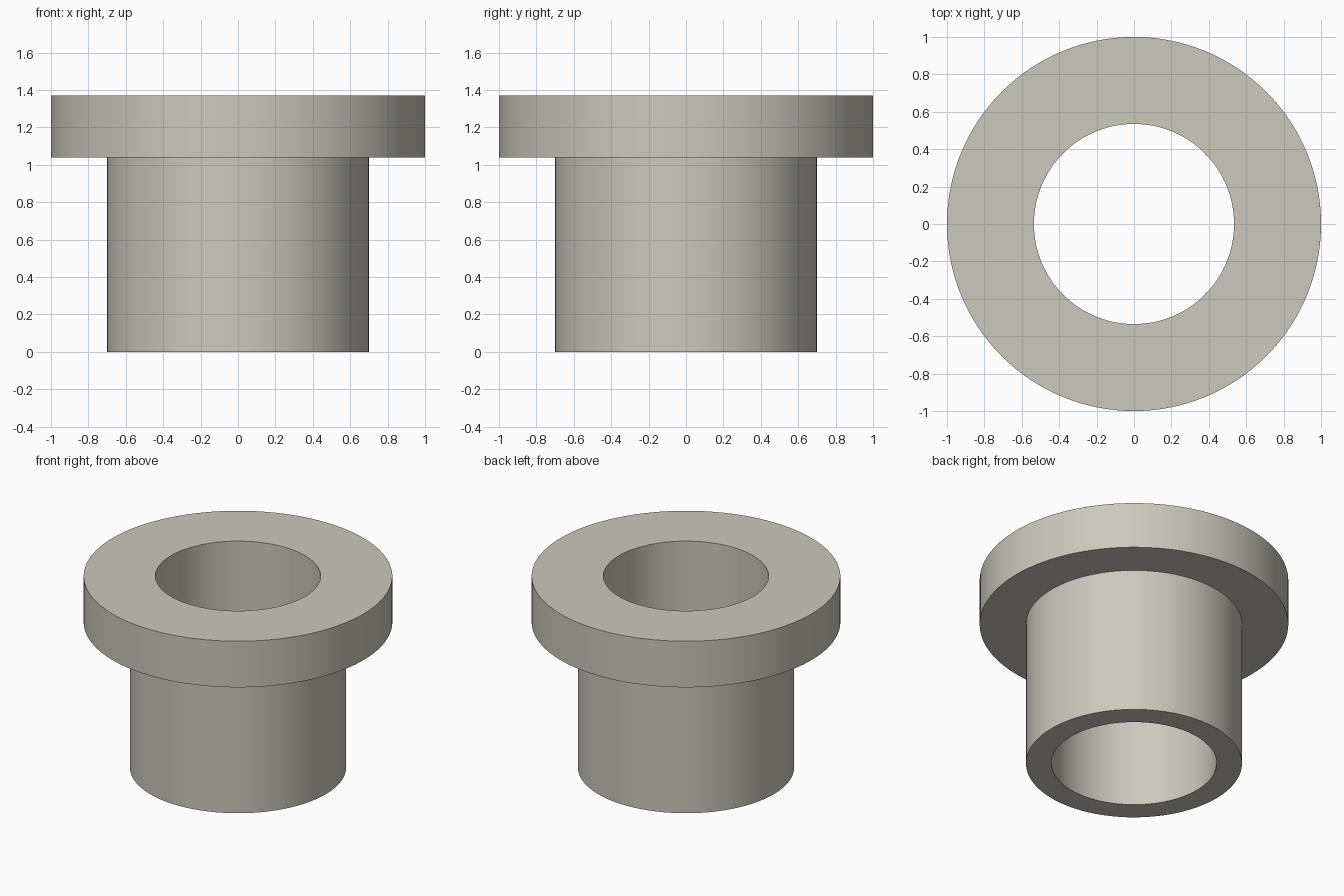
import bpy
import bmesh
import math

cube = bpy.data.objects.get("Cube")
if cube:
    bpy.data.objects.remove(cube, do_unlink=True)

SEGMENTS = 128
BORE, BODY, FLANGE = 0.535, 0.70, 1.0
SHOULDER, TOP = 1.04, 1.37

# Warm grey metal
metal = bpy.data.materials.new("warm grey metal")
metal.use_nodes = True
colour = (0.60, 0.58, 0.51, 1.0)
metal.diffuse_color = colour
metal.node_tree.nodes["Principled BSDF"].inputs["Base Color"].default_value = colour

# Closed half section of the sleeve and its flange, as radius and height
section = [(BORE, 0), (BODY, 0), (BODY, SHOULDER),
           (FLANGE, SHOULDER), (FLANGE, TOP), (BORE, TOP)]

# Revolve the section around the vertical axis
bm = bmesh.new()
verts = [bm.verts.new((r, 0, z)) for r, z in section]
edges = [bm.edges.new((v, verts[i - 1])) for i, v in enumerate(verts)]
bmesh.ops.spin(bm, geom=verts + edges, cent=(0, 0, 0), axis=(0, 0, 1),
               angle=math.tau, steps=SEGMENTS, use_merge=True)
bmesh.ops.remove_doubles(bm, verts=bm.verts[:], dist=0.0001)
bmesh.ops.recalc_face_normals(bm, faces=bm.faces[:])

mesh = bpy.data.meshes.new("flanged_bushing")
bm.to_mesh(mesh)
bm.free()
mesh.materials.append(metal)
bushing = bpy.data.objects.new("flanged_bushing", mesh)
bpy.context.collection.objects.link(bushing)

# Smooth round walls with sharp rims
bpy.ops.object.select_all(action="DESELECT")
bushing.select_set(True)
bpy.context.view_layer.objects.active = bushing
bpy.ops.object.shade_smooth_by_angle(angle=math.radians(30))
